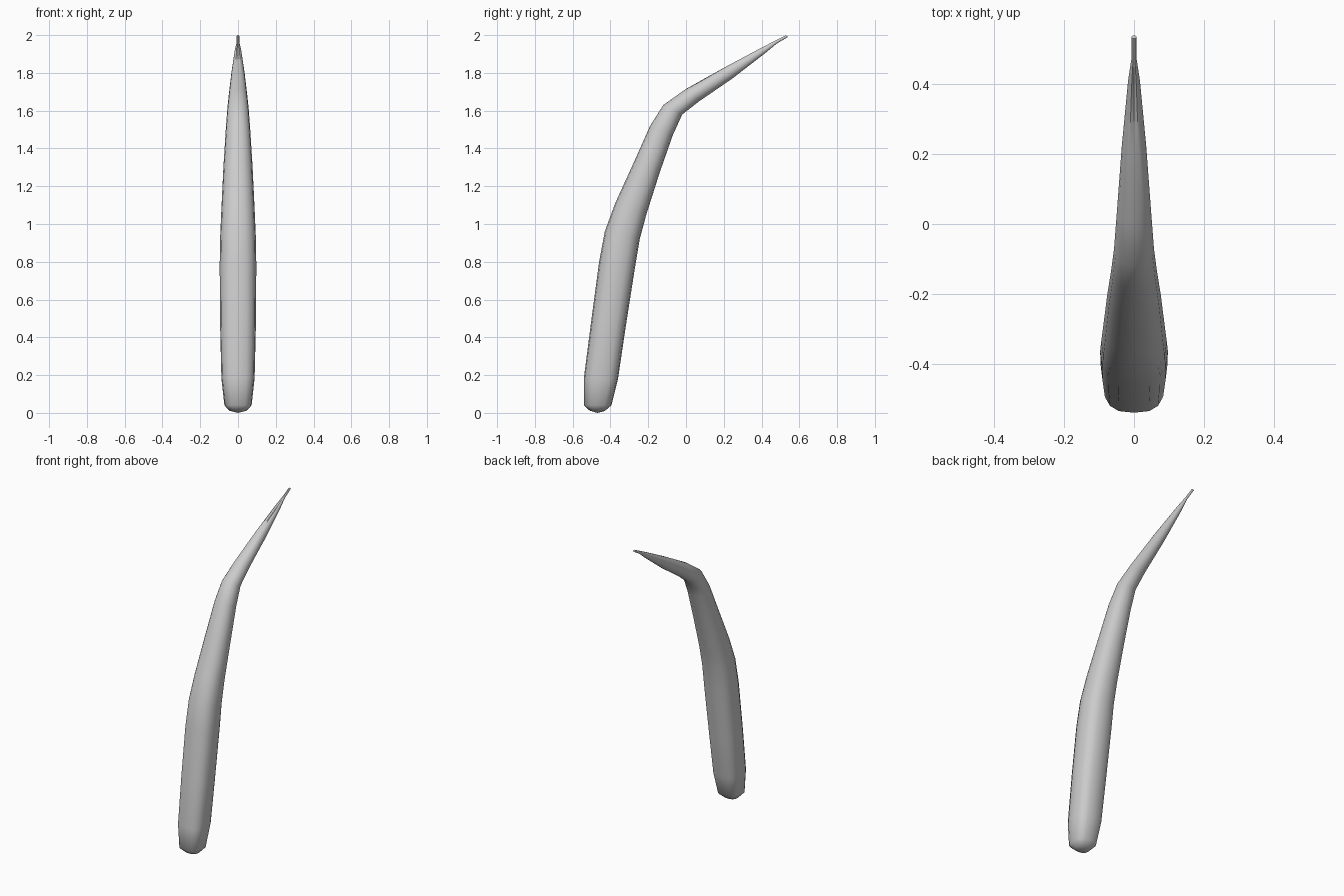
import bpy, bmesh, math
from mathutils import Vector

if "Cube" in bpy.data.objects:
    bpy.data.objects.remove(bpy.data.objects["Cube"])

# Stations: front edge (y, z), back edge (y, z), half width, roundness, top crease
STATIONS = [
    (-0.51, 0.012, -0.43, 0.010, 0.045, 2.4, 0),
    (-0.54, 0.04, -0.395, 0.04, 0.072, 2.8, 0),
    (-0.54, 0.19, -0.36, 0.18, 0.088, 2.8, 0),
    (-0.50, 0.50, -0.32, 0.45, 0.095, 2.6, 0),
    (-0.46, 0.80, -0.27, 0.77, 0.097, 2.5, 0),
    (-0.43, 0.96, -0.245, 0.92, 0.094, 2.4, 0),
    (-0.375, 1.11, -0.21, 1.05, 0.088, 2.3, 0),
    (-0.27, 1.34, -0.14, 1.27, 0.077, 2.2, 0),
    (-0.19, 1.52, -0.07, 1.47, 0.065, 2.2, 0),
    (-0.12, 1.63, -0.02, 1.58, 0.057, 2.1, 0),
    (0.00, 1.715, 0.07, 1.65, 0.049, 2, 0),
    (0.20, 1.83, 0.245, 1.77, 0.035, 2, 0.1),
    (0.40, 1.935, 0.42, 1.905, 0.017, 2, 0.6),
    (0.47, 1.97, 0.48, 1.955, 0.007, 2, 0.3),
    (0.53, 2.00, 0.54, 1.99, 0.007, 2, 0),
]
SIDES = 16


def spow(v, p):
    return math.copysign(abs(v) ** p, v)


# Loft rounded cross-sections along the bent stem
bm = bmesh.new()
rings = []
for fy, fz, by, bz, width, n, crease in STATIONS:
    front, back = Vector((0, fy, fz)), Vector((0, by, bz))
    mid, half = (front + back) / 2, (front - back) / 2
    ring = []
    for i in range(SIDES):
        a = 2 * math.pi * i / SIDES
        d = spow(math.sin(a), 2 / n)
        if i == SIDES // 4:
            d -= crease
        ring.append(bm.verts.new(mid + half * d + Vector((width * spow(math.cos(a), 2 / n), 0, 0))))
    rings.append(ring)
for a, b in zip(rings, rings[1:]):
    for i in range(SIDES):
        j = (i + 1) % SIDES
        bm.faces.new((a[i], a[j], b[j], b[i]))

# Rounded foot and closed tip
foot = bm.verts.new((0, -0.47, 0))
for i in range(SIDES):
    bm.faces.new((foot, rings[0][(i + 1) % SIDES], rings[0][i]))
bm.faces.new(rings[-1])
bmesh.ops.recalc_face_normals(bm, faces=bm.faces)

mesh = bpy.data.meshes.new("bent_stem")
bm.to_mesh(mesh)
bm.free()
stem = bpy.data.objects.new("bent_stem", mesh)
bpy.context.collection.objects.link(stem)
bpy.context.view_layer.objects.active = stem
stem.select_set(True)
bpy.ops.object.shade_smooth_by_angle(angle=math.radians(50))
